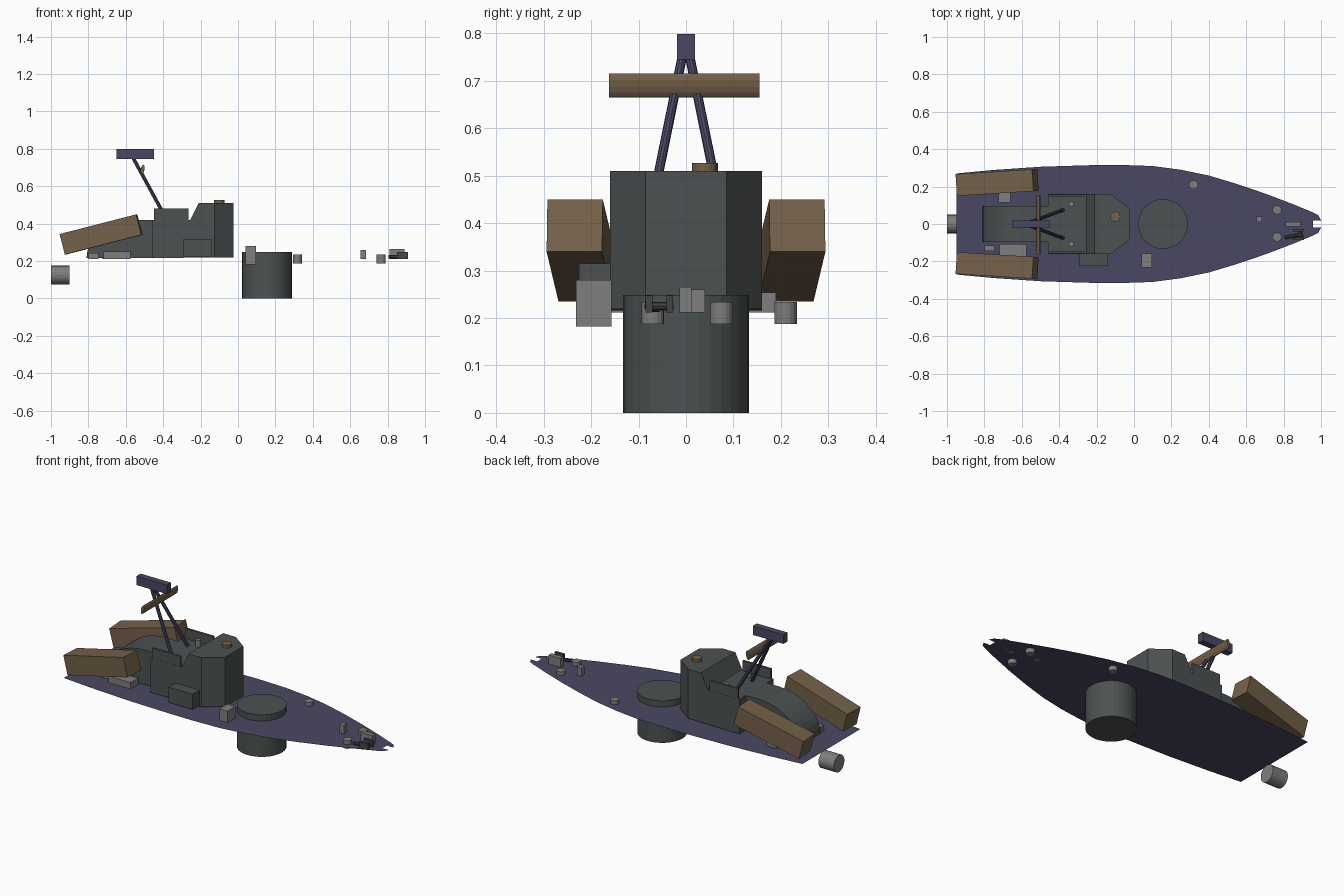
import bpy, bmesh, math
from mathutils import Vector, Matrix

if "Cube" in bpy.data.objects:
    bpy.data.objects.remove(bpy.data.objects["Cube"])


def material(name, rgb):
    m = bpy.data.materials.new(name)
    m.diffuse_color = (*rgb, 1)
    m.use_nodes = True
    m.node_tree.nodes["Principled BSDF"].inputs["Base Color"].default_value = m.diffuse_color
    return m


DECK = material("deck slate purple", (0.068, 0.064, 0.125))
HOUSE = material("dark grey green", (0.074, 0.083, 0.083))
BROWN = material("launcher brown", (0.175, 0.119, 0.068))
GREY = material("fitting grey", (0.21, 0.21, 0.21))
IRON = material("anchor dark grey", (0.06, 0.06, 0.06))
Z = 0.212  # deck level


def finish(name, bm, mat, matrix=None):
    bmesh.ops.recalc_face_normals(bm, faces=bm.faces)
    me = bpy.data.meshes.new(name)
    bm.to_mesh(me)
    bm.free()
    me.materials.append(mat)
    ob = bpy.data.objects.new(name, me)
    if matrix:
        ob.matrix_world = matrix
    bpy.context.collection.objects.link(ob)
    return ob


def box(name, lo, hi, mat):
    bm = bmesh.new()
    lo, hi = Vector(lo), Vector(hi)
    bmesh.ops.create_cube(bm, size=1, matrix=Matrix.Translation((lo + hi) / 2)
                          @ Matrix.Diagonal((*(hi - lo), 1)))
    return finish(name, bm, mat)


def rod(name, a, b, r, mat, n=16):
    a, b = Vector(a), Vector(b)
    d = b - a
    bm = bmesh.new()
    bmesh.ops.create_cone(bm, cap_ends=True, segments=n, radius1=r, radius2=r, depth=d.length,
                          matrix=Matrix.Translation((a + b) / 2)
                          @ d.to_track_quat('Z', 'Y').to_matrix().to_4x4())
    return finish(name, bm, mat)


def prism_xz(name, pts, y0, y1, mat):
    bm = bmesh.new()
    f = bm.faces.new([bm.verts.new((x, y0, z)) for x, z in pts])
    ext = bmesh.ops.extrude_face_region(bm, geom=[f])
    bmesh.ops.translate(bm, vec=(0, y1 - y0, 0),
                        verts=[v for v in ext["geom"] if isinstance(v, bmesh.types.BMVert)])
    return finish(name, bm, mat)


# Deck: a flat sheet with a notched bow
half = [(-0.95, 0.27), (-0.75, 0.289), (-0.5, 0.306), (-0.25, 0.314), (-0.08, 0.316), (0.1, 0.31),
        (0.25, 0.29), (0.4, 0.259), (0.55, 0.214), (0.7, 0.163), (0.85, 0.106), (0.95, 0.065),
        (0.985, 0.047), (1.0, 0.02), (0.958, 0.02)]
bm = bmesh.new()
rows = [(bm.verts.new((x, y, Z)), bm.verts.new((x, -y, Z))) for x, y in half]
bm.faces.new([r[0] for r in rows] + [r[1] for r in reversed(rows)])
deck = finish("deck", bm, DECK)
if deck.data.polygons[0].normal.z < 0:
    deck.data.flip_normals()

# Wheelhouse: side profile, with the front corners cut off
house = prism_xz("wheelhouse", [(-0.46, Z + 0.004), (-0.025, Z + 0.008), (-0.025, 0.51),
                                (-0.21, 0.51), (-0.255, 0.42), (-0.46, 0.42)], -0.16, 0.16, HOUSE)
bm = bmesh.new()
bm.from_mesh(house.data)
for s in (-1, 1):
    cut = bmesh.ops.bisect_plane(bm, geom=bm.verts[:] + bm.edges[:] + bm.faces[:],
                                 plane_co=(-0.125, s * 0.16, 0), plane_no=(0.075, s * 0.1, 0),
                                 clear_outer=True)
    bmesh.ops.holes_fill(bm, edges=[e for e in bm.edges if e.is_boundary])
bmesh.ops.recalc_face_normals(bm, faces=bm.faces)
bm.to_mesh(house.data)
bm.free()

# Platform side screens and posts
for s, side in ((-1, "right"), (1, "left")):
    box(side + "_screen", (-0.45, s * 0.153 - 0.006, 0.415), (-0.265, s * 0.153 + 0.006, 0.48), HOUSE)
    rod(side + "_platform_post", (-0.335, s * 0.108, 0.42), (-0.335, s * 0.108, 0.46), 0.014, GREY, 12)

# Rounded engine casing behind the wheelhouse
arc = [(-0.54 - 0.27 * math.sin(t), Z + 0.003 + 0.205 * math.cos(t))
       for t in [i * math.pi / 20 for i in range(11)]]
prism_xz("engine_casing", [(-0.455, Z + 0.003), (-0.455, 0.42)] + arc, -0.097, 0.097, HOUSE)

# Side locker, round gun base, bridge compass
box("side_locker", (-0.295, -0.225, 0.225), (-0.14, -0.155, 0.315), HOUSE)
rod("gun_base", (0.155, 0, 0), (0.155, 0, 0.248), 0.133, HOUSE, 32)
rod("bridge_compass", (-0.1, 0.04, 0.505), (-0.1, 0.04, 0.527), 0.027, BROWN)

# Two angled launchers
for s, side in ((-1, "right"), (1, "left")):
    bm = bmesh.new()
    bmesh.ops.create_cube(bm, size=1, matrix=Matrix.Diagonal((0.423, 0.117, 0.113, 1)))
    finish(side + "_launcher", bm, BROWN, Matrix.Translation((-0.732, s * 0.222, 0.342))
           @ Matrix.Rotation(s * math.radians(3.5), 4, 'Z')
           @ Matrix.Rotation(-math.radians(14.4), 4, 'Y'))

# Raked two-legged mast with head box and radar bar
for s, side in ((-1, "right"), (1, "left")):
    rod(side + "_mast_leg", (-0.38, s * 0.075, 0.42), (-0.56, s * 0.008, 0.75), 0.01, DECK, 10)
box("mast_head", (-0.65, -0.019, 0.745), (-0.45, 0.019, 0.798), DECK)
tilt = math.radians(-12)
bar = []
for i in range(12):
    a = i * math.pi / 6
    u, v = 0.01 * math.cos(a), 0.026 * math.sin(a)
    bar.append((-0.51 + u * math.cos(tilt) - v * math.sin(tilt),
                0.69 + u * math.sin(tilt) + v * math.cos(tilt)))
prism_xz("radar_bar", bar, -0.162, 0.155, BROWN)

# Bollards
for i, (x, y) in enumerate([(0.318, 0.21), (0.765, 0.075), (0.765, -0.07)]):
    rod("bollard_%d" % i, (x, y, 0.187), (x, y, 0.234), 0.024, GREY)

# Deck boxes and fittings
box("ammo_box", (0.04, -0.232, 0.182), (0.095, -0.157, 0.28), GREY)
box("bow_post", (0.655, 0.01, Z), (0.685, 0.04, 0.26), GREY)
box("windlass", (0.81, -0.014, Z), (0.89, 0.012, 0.265), GREY)
box("stern_box_left", (-0.725, 0.115, Z), (-0.66, 0.19, 0.254), GREY)
box("stern_box_right", (-0.72, -0.18, Z), (-0.575, -0.108, 0.25), GREY)
box("stern_small_box", (-0.8, -0.145, Z), (-0.745, -0.115, 0.243), GREY)

# Anchor lying on the bow
rod("anchor_shank", (0.805, -0.072, 0.222), (0.895, -0.056, 0.222), 0.009, IRON, 8)
rod("anchor_crown", (0.885, -0.028, 0.225), (0.9, -0.085, 0.225), 0.009, IRON, 8)
for y in (-0.034, -0.078):
    box("anchor_fluke", (0.85, y - 0.007, Z), (0.908, y + 0.007, 0.247), IRON)

# Stern drum
rod("stern_drum", (-1.0, 0, 0.125), (-0.9, 0, 0.125), 0.05, GREY, 20)
